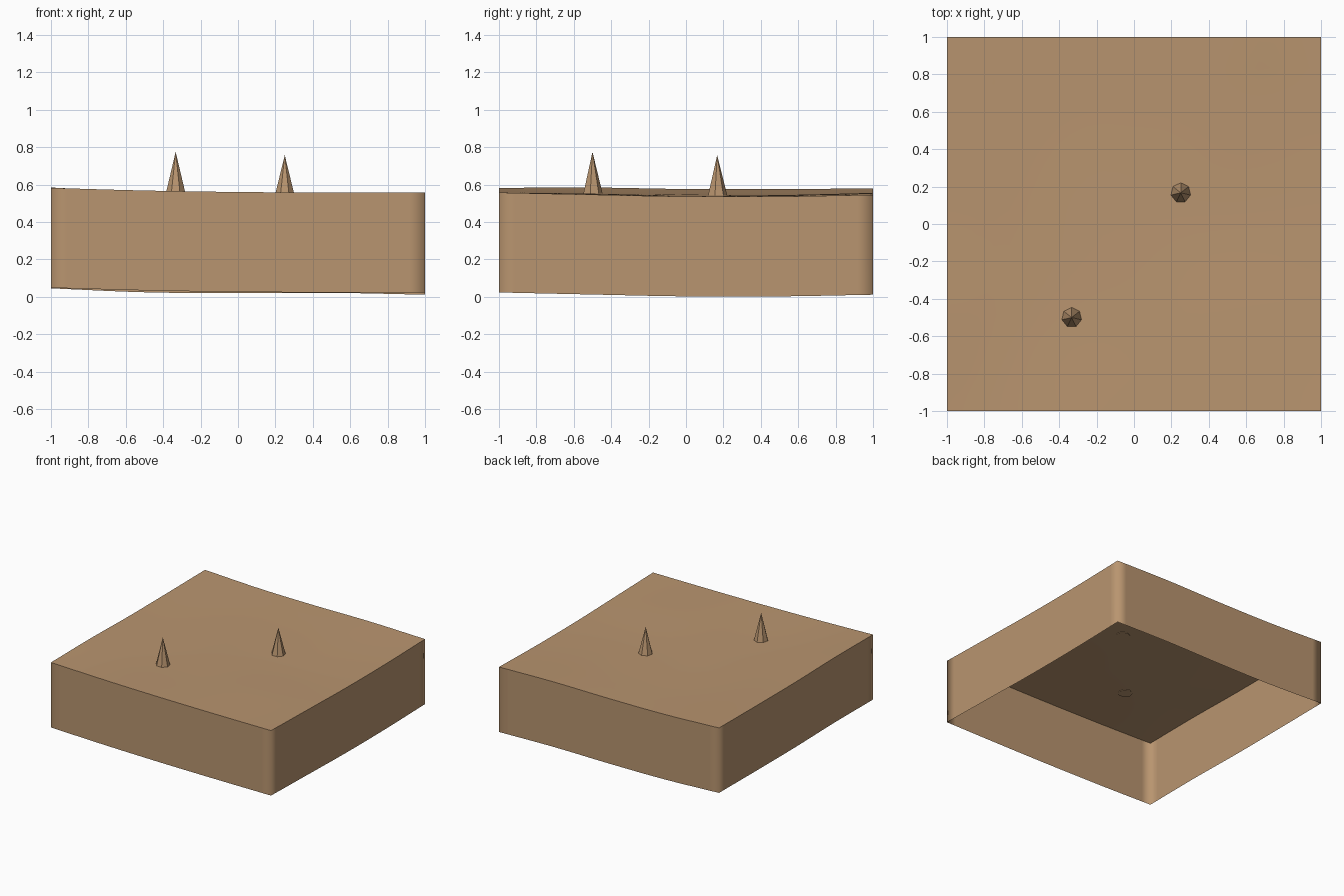
import bpy
import bmesh
import math

if "Cube" in bpy.data.objects:
    bpy.data.objects.remove(bpy.data.objects["Cube"], do_unlink=True)

SEGMENTS = 24
SKIRT = 0.534

# Control heights, front row first, left to right along x
HEIGHTS = [
    [.582, .568, .560, .557, .557],
    [.584, .556, .550, .551, .546],
    [.576, .552, .545, .540, .536],
    [.576, .552, .545, .543, .536],
    [.579, .558, .553, .555, .545],
]

sand = bpy.data.materials.new("sandy tan")
sand.use_nodes = True
color = (0.485, 0.300, 0.160, 1)
sand.diffuse_color = color
sand.node_tree.nodes["Principled BSDF"].inputs["Base Color"].default_value = color
sand.node_tree.nodes["Principled BSDF"].inputs["Roughness"].default_value = 0.9


def spline(values, t):
    """Catmull-Rom interpolation of evenly spaced values, t from -1 to 1."""
    last = len(values) - 1
    u = (t + 1) / 2 * last
    i = min(int(u), last - 1)
    f = u - i
    b, c = values[i], values[i + 1]
    a = values[i - 1] if i > 0 else 2 * b - c
    d = values[i + 2] if i + 2 <= last else 2 * c - b
    return b + f / 2 * (c - a + f * (2 * a - 5 * b + 4 * c - d + f * (3 * (b - c) + d - a)))


def ground_height(x, y):
    return spline([spline(row, x) for row in HEIGHTS], y)


def finish(name, bm):
    mesh = bpy.data.meshes.new(name)
    bm.to_mesh(mesh)
    bm.free()
    mesh.materials.append(sand)
    obj = bpy.data.objects.new(name, mesh)
    bpy.context.collection.objects.link(obj)
    return obj


# Gently rolling ground with a hanging skirt, open underneath
bm = bmesh.new()
bmesh.ops.create_grid(bm, x_segments=SEGMENTS, y_segments=SEGMENTS, size=1)
for v in bm.verts:
    v.co.z = ground_height(v.co.x, v.co.y)
for f in bm.faces:
    f.smooth = True
rim = [e for e in bm.edges if e.is_boundary]
for e in rim:
    e.smooth = False
skirt = bmesh.ops.extrude_edge_only(bm, edges=rim)["geom"]
for v in skirt:
    if isinstance(v, bmesh.types.BMVert):
        v.co.z -= SKIRT
bmesh.ops.recalc_face_normals(bm, faces=bm.faces)
if max(bm.faces, key=lambda f: f.calc_center_median().z).normal.z < 0:
    bmesh.ops.reverse_faces(bm, faces=bm.faces)
finish("ground_block", bm)


# Seven-sided spikes standing on the ground
def spike(name, x, y, tip):
    base = ground_height(x, y) - 0.005
    bm = bmesh.new()
    bmesh.ops.create_cone(bm, cap_ends=True, segments=7, radius1=0.055,
                          radius2=0, depth=tip - base)
    # Turn one corner towards the back
    corner = max((v for v in bm.verts if v.co.z < 0), key=lambda v: v.co.y)
    turn = math.pi / 2 - math.atan2(corner.co.y, corner.co.x)
    for v in bm.verts:
        px, py = v.co.x, v.co.y
        v.co.x = px * math.cos(turn) - py * math.sin(turn)
        v.co.y = px * math.sin(turn) + py * math.cos(turn)
    obj = finish(name, bm)
    obj.location = (x, y, (tip + base) / 2)


spike("front_spike", -1 / 3, -0.5, 0.775)
spike("back_spike", 0.25, 1 / 6, 0.757)
